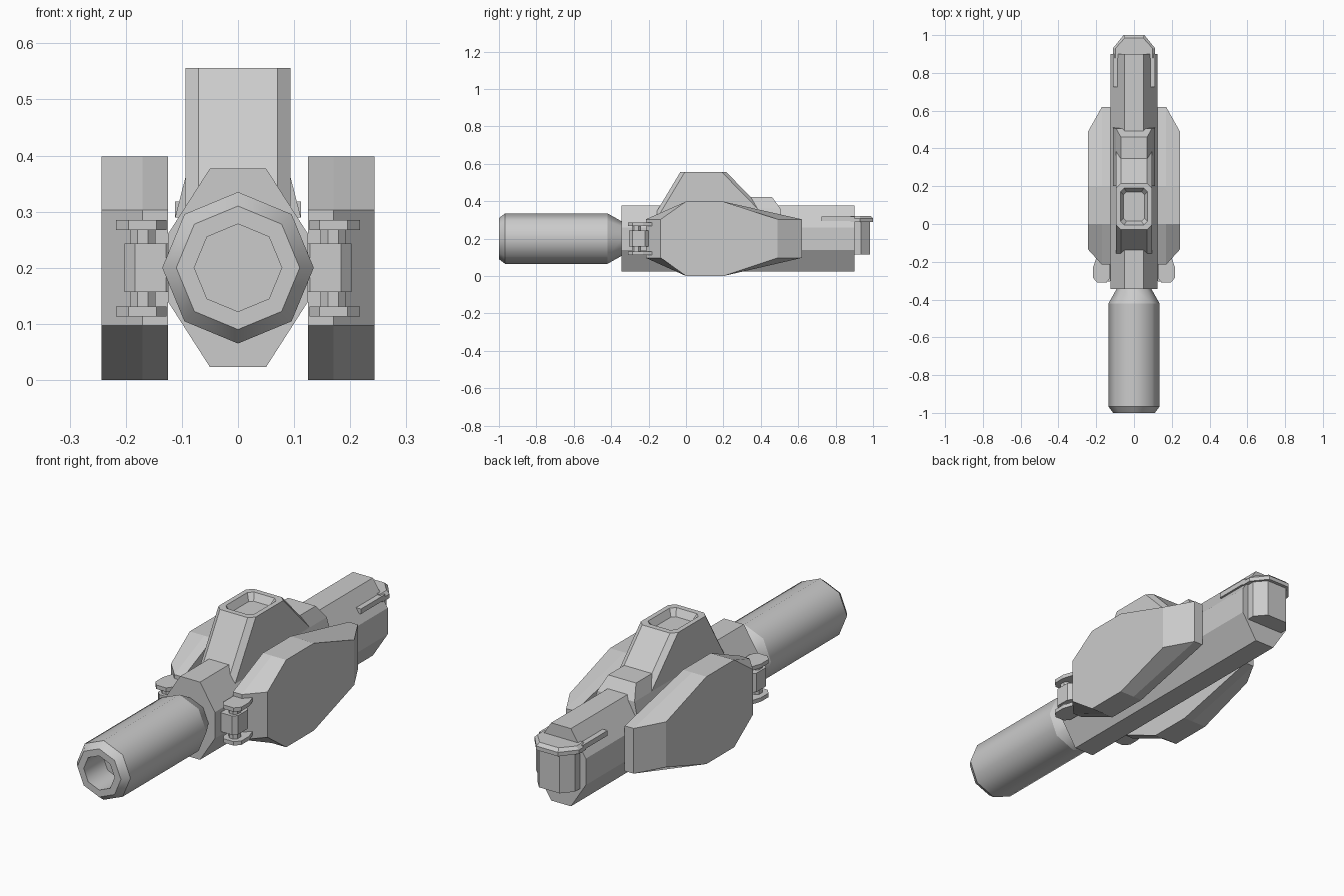
import bpy, bmesh, math

if "Cube" in bpy.data.objects:
    bpy.data.objects.remove(bpy.data.objects["Cube"])


def loft(name, rings, mirror=False, smooth=False):
    """Skin a list of equal-length point rings and cap both ends."""
    bm = bmesh.new()
    loops = [[bm.verts.new(p) for p in r] for r in rings]
    n = len(rings[0])
    bm.faces.new(loops[0])
    bm.faces.new(loops[-1])
    for a, b in zip(loops, loops[1:]):
        for i in range(n):
            j = (i + 1) % n
            bm.faces.new((a[i], a[j], b[j], b[i]))
    if smooth:
        for f in bm.faces:
            f.smooth = len(f.verts) == 4
        for e in bm.edges:  # ring edges stay crisp
            if abs(e.verts[0].co.y - e.verts[1].co.y) < 1e-5:
                e.smooth = False
    bmesh.ops.remove_doubles(bm, verts=bm.verts, dist=1e-5)
    bmesh.ops.recalc_face_normals(bm, faces=bm.faces)
    me = bpy.data.meshes.new(name)
    bm.to_mesh(me)
    bm.free()
    ob = bpy.data.objects.new(name, me)
    bpy.context.collection.objects.link(ob)
    if mirror:
        ob.modifiers.new("mirror", 'MIRROR')
    return ob


def prism_z(name, outline, z0, z1, mirror=False):
    return loft(name, [[(x, y, z) for x, y in outline] for z in (z0, z1)], mirror)


def chamfered(x0, x1, y0, y1, c):
    return [(x0 + c, y0), (x1 - c, y0), (x1, y0 + c), (x1, y1 - c),
            (x1 - c, y1), (x0 + c, y1), (x0, y1 - c), (x0, y0 + c)]


# Main body: eight-sided bar
section = [(0.05, 0.377), (0.125, 0.26), (0.125, 0.14), (0.05, 0.023)]
section += [(-x, z) for x, z in reversed(section)]
loft("main_body", [[(x, y, z) for x, z in section] for y in (-0.345, 0.9)])

# Barrel: hollow octagonal tube with tapered rear
profile = [(0.09, -0.34), (0.135, -0.42), (0.135, -0.967), (0.11, -1.0),
           (0.078, -1.0), (0.078, -0.86)]
loft("barrel", [[(r * math.sin(k * math.pi / 4), y, 0.2 + r * math.cos(k * math.pi / 4))
                 for k in range(8)] for r, y in profile], smooth=True)

# Top tower with sloped ends and a recessed top
levels = [(0.094, -0.19, 0.475, 0.29, 0.024), (0.094, -0.03, 0.215, 0.556, 0.024),
          (0.072, -0.005, 0.19, 0.556, 0.02), (0.055, 0.015, 0.17, 0.525, 0.015)]
loft("top_tower", [[(x, y, z) for x, y in chamfered(-w, w, y0, y1, c)]
                   for w, y0, y1, z, c in levels])

# Step behind the tower
loft("tower_rear_step", [
    [(-0.112, 0.2, 0.29), (0.112, 0.2, 0.29), (0.112, 0.51, 0.29), (-0.112, 0.51, 0.29)],
    [(-0.094, 0.2, 0.36), (0.094, 0.2, 0.36), (0.094, 0.505, 0.36), (-0.094, 0.505, 0.36)],
    [(-0.07, 0.2, 0.422), (0.07, 0.2, 0.422), (0.07, 0.46, 0.422), (-0.07, 0.46, 0.422)]])


# Side plates, tapering outward at both ends
def plate_ring(x, front, back):
    return [(x, y, z) for y, z in [
        (front, 0.303), (0.0, 0.398), (0.2, 0.398), (back, 0.303),
        (back, 0.097), (0.2, 0.0), (0.0, 0.0), (front, 0.097)]]


loft("side_plates", [plate_ring(0.125, -0.215, 0.62), plate_ring(0.17, -0.215, 0.62),
                     plate_ring(0.243, -0.135, 0.49)], mirror=True)

# Hinges in front of the side plates
prism_z("hinge_blocks", chamfered(0.11, 0.202, -0.305, -0.2, 0.018), 0.157, 0.243, True)
prism_z("hinge_pins", chamfered(0.147, 0.192, -0.29, -0.24, 0.013), 0.12, 0.275, True)
arm = [(0.127, -0.285), (0.145, -0.31), (0.195, -0.31), (0.217, -0.285),
       (0.217, -0.23), (0.195, -0.165), (0.127, -0.165)]
for label, z0 in (("upper", 0.267), ("lower", 0.113)):
    prism_z("hinge_arms_" + label, arm, z0, z0 + 0.018, True)

# Rear cap block
cap = [(0.095, 0.88), (0.095, 0.935), (0.052, 0.985)]
prism_z("rear_cap_block", cap + [(-x, y) for x, y in reversed(cap)], 0.115, 0.292)

# Rear collar with a bevelled top, and its forward prongs
rings = []
for z, d in ((0.29, 0), (0.308, 0), (0.322, 0.014)):
    half = [(0.112 - d, 0.88), (0.112 - d, 0.93), (0.055 - d / 2, 1.0 - d)]
    rings.append([(x, y, z) for x, y in half + [(-x, y) for x, y in reversed(half)]])
loft("rear_collar", rings)
prism_z("collar_prongs", [(0.08, 0.725), (0.112, 0.725), (0.112, 0.9), (0.08, 0.9)],
        0.295, 0.318, True)
